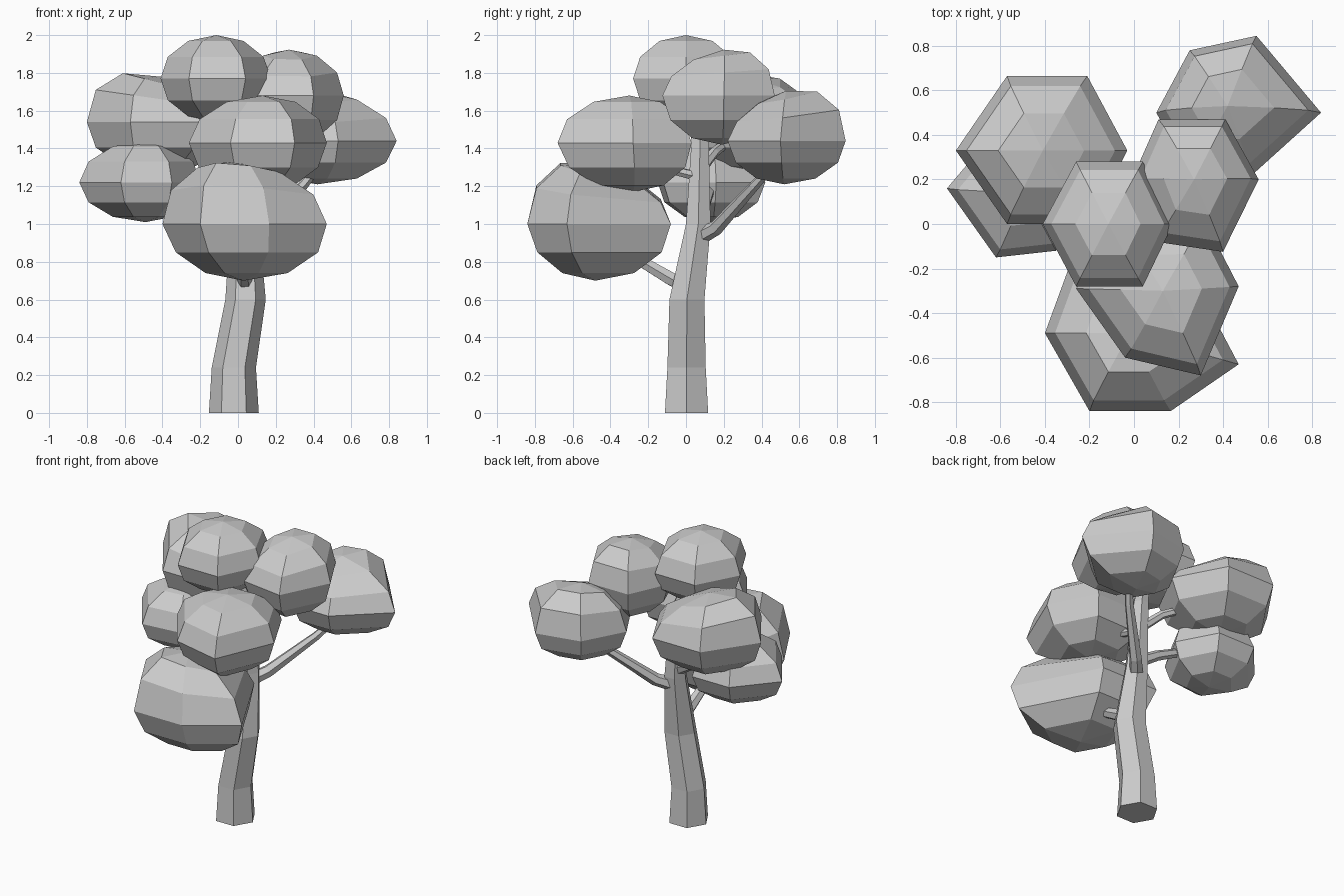
import bpy
from math import sin, cos, pi, radians
from mathutils import Vector

if "Cube" in bpy.data.objects:
    bpy.data.objects.remove(bpy.data.objects["Cube"])


def loft(name, rings, start=None, end=None):
    """Skin equal-sized rings; each end is closed by a pole point or a flat cap."""
    n = len(rings[0])
    verts = [p for r in rings for p in r]
    faces = []
    for i in range(len(rings) - 1):
        for j in range(n):
            k = (j + 1) % n
            faces.append((i * n + j, i * n + k, (i + 1) * n + k, (i + 1) * n + j))
    last = (len(rings) - 1) * n
    if start is None:
        faces.append(tuple(reversed(range(n))))
    else:
        verts.append(start)
        faces += [(len(verts) - 1, (j + 1) % n, j) for j in range(n)]
    if end is None:
        faces.append(tuple(range(last, last + n)))
    else:
        verts.append(end)
        faces += [(len(verts) - 1, last + j, last + (j + 1) % n) for j in range(n)]
    mesh = bpy.data.meshes.new(name)
    mesh.from_pydata([tuple(v) for v in verts], [], faces)
    mesh.update()
    obj = bpy.data.objects.new(name, mesh)
    bpy.context.collection.objects.link(obj)
    return obj


def foliage(name, equator, z, up, down, pole, foot, tilt=(0, 0)):
    """Six-sided, six-ring ball stretched to an equator outline, with sheared poles."""
    mid = Vector((sum(p[0] for p in equator) / 6, sum(p[1] for p in equator) / 6, z))

    def point(a, e):
        s, c = sin(a), cos(a)
        tip = Vector((*(pole if c > 0 else foot), z)) - mid
        d = Vector((e[0], e[1], z)) - mid
        p = mid + d * s + tip * abs(c)
        t = 1 + (tilt[0] * d.x + tilt[1] * d.y) * s if c > 0 else 1
        p.z = z + c * (up * t if c > 0 else down)
        return p

    rings = [[point(radians(a), e) for e in equator] for a in (150, 120, 90, 60, 30)]
    loft(name, rings, Vector((*foot, z - down)), Vector((*pole, z + up)))


def limb(name, path, sides=6, level=False):
    """Tapered tube along (x, y, z, radius) points."""
    pts = [Vector(p[:3]) for p in path]
    rings = []
    for i, p in enumerate(pts):
        d = Vector((0, 0, 1)) if level else pts[min(i + 1, len(pts) - 1)] - pts[max(i - 1, 0)]
        q = Vector((0, 0, 1)).rotation_difference(d.normalized())
        r = path[i][3]
        rings.append([p + q @ Vector((r * cos(2 * pi * j / sides), r * sin(2 * pi * j / sides), 0))
                      for j in range(sides)])
    loft(name, rings)


# Trunk
limb("trunk", [(-0.022, 0.003, 0, .132), (-0.022, 0.003, .24, .117), (0.04, 0.005, .6, .107),
               (0.035, 0.065, 1.0, .075), (0.01, 0.075, 1.45, .052), (-0.05, 0.04, 1.65, .035)], level=True)

# Branches
limb("branch_low_front", [(.035, .03, .66, .045), (.035, -.08, .71, .04), (.03, -.3, .84, .03)])
limb("branch_back_right", [(.04, .07, .93, .045), (.12, .16, .98, .04), (.34, .36, 1.2, .028), (.42, .45, 1.3, .022)])
limb("branch_left", [(.02, .07, 1.04, .04), (-.1, .1, 1.11, .033), (-.35, .14, 1.22, .025)])
limb("branch_front", [(.03, .07, 1.25, .028), (.05, -.05, 1.28, .024), (.1, -.25, 1.36, .02)])
limb("branch_back_left", [(.01, .07, 1.28, .032), (-.1, .15, 1.38, .027), (-.32, .28, 1.48, .02)])

# Foliage balls: equator outlines run counter-clockwise from the left point
foliage("foliage_low_front",
        [(-.4, -.49), (-.2, -.84), (.165, -.84), (.47, -.63), (.18, -.08), (-.25, -.08)],
        1.0, .325, .3, (-.02, -.49), (.03, -.48), (-.3, -.7))
foliage("foliage_front",
        [(-.26, -.29), (-.04, -.6), (.3, -.68), (.47, -.28), (.31, .03), (-.08, .02)],
        1.43, .25, .26, (.13, -.3), (.12, -.28))
foliage("foliage_top",
        [(-.41, 0), (-.26, -.28), (.04, -.28), (.175, 0), (.04, .28), (-.26, .28)],
        1.77, .23, .23, (-.115, 0), (-.115, 0))
foliage("foliage_right",
        [(-.01, .2), (.1, -.08), (.4, -.125), (.56, .2), (.41, .47), (.11, .47)],
        1.68, .243, .26, (.27, .2), (.27, .19), (0, .6))
foliage("foliage_back_right",
        [(.1, .5), (.26, .22), (.53, .22), (.84, .5), (.55, .845), (.25, .78)],
        1.44, .265, .23, (.42, .53), (.42, .52), (-.2, .9))
foliage("foliage_back_left",
        [(-.8, .33), (-.57, 0), (-.2, 0), (-.03, .33), (-.21, .665), (-.57, .665)],
        1.54, .24, .27, (-.41, .33), (-.41, .33), (-1.2, 0))
foliage("foliage_left",
        [(-.84, .16), (-.62, -.15), (-.35, -.12), (-.2, .16), (-.34, .42), (-.62, .42)],
        1.22, .22, .21, (-.49, .14), (-.49, .14))
